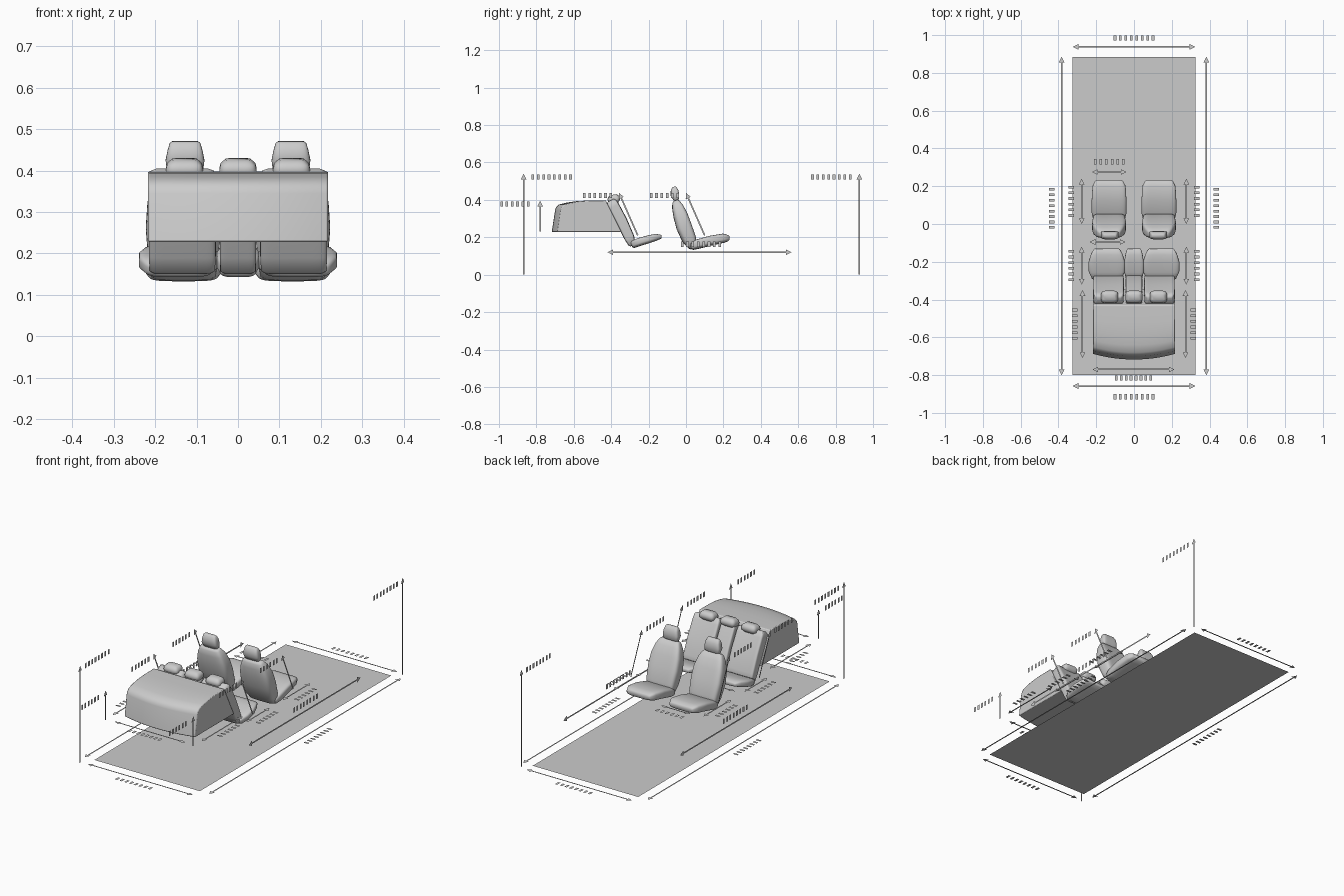
import bpy, bmesh, math
from mathutils import Vector as V

if "Cube" in bpy.data.objects:
    bpy.data.objects.remove(bpy.data.objects["Cube"])


def mesh_object(name, verts, faces, smooth=None):
    me = bpy.data.meshes.new(name)
    me.from_pydata([tuple(v) for v in verts], [], faces)
    bm = bmesh.new()
    bm.from_mesh(me)
    bmesh.ops.recalc_face_normals(bm, faces=bm.faces)
    bm.to_mesh(me)
    bm.free()
    ob = bpy.data.objects.new(name, me)
    bpy.context.collection.objects.link(ob)
    if smooth:
        bpy.ops.object.select_all(action='DESELECT')
        ob.select_set(True)
        bpy.context.view_layer.objects.active = ob
        bpy.ops.object.shade_smooth_by_angle(angle=math.radians(smooth))
    return ob


def pad(name, cx, stations, power=4, dent=0.2, n=32):
    """Upholstered pad: rounded rings lofted along (y, z, half width, half thickness)."""
    st = [V(s) for s in stations]
    for end, near in ((0, 1), (-1, -2)):          # rounded-off ends
        s = st[end].copy()
        d = V((s[0] - st[near][0], s[1] - st[near][1])).normalized() * s[3] * 0.35
        cap = V((s[0] + d.x, s[1] + d.y, s[2] - s[3] * 0.4, s[3] * 0.6))
        st = [cap] + st if end == 0 else st + [cap]
    verts, faces = [], []
    for i, s in enumerate(st):
        a, b = st[max(i - 1, 0)], st[min(i + 1, len(st) - 1)]
        t = V((b[0] - a[0], b[1] - a[1])).normalized()
        for k in range(n):
            ang = 2 * math.pi * (k + 0.5) / n
            c, q = math.cos(ang), math.sin(ang)
            u = math.copysign(abs(c) ** (2 / power), c)
            w = math.copysign(abs(q) ** (2 / power), q)
            if w > 0:
                w *= 1 - dent * (1 - u * u)       # hollow between the bolsters
            verts.append((cx + u * s[2], s[0] + t.y * w * s[3], s[1] - t.x * w * s[3]))
    for i in range(len(st) - 1):
        for k in range(n):
            m = (k + 1) % n
            faces.append((i * n + k, i * n + m, (i + 1) * n + m, (i + 1) * n + k))
    faces += [tuple(range(n)), tuple(range((len(st) - 1) * n, len(st) * n))]
    return mesh_object(name, verts, faces, 50)


def arrow(name, a, b, side, double=True, w=0.004):
    """Flat dimension arrow from a to b, lying in the plane of its line and side."""
    a, b, s = V(a), V(b), V(side).normalized()
    d = (b - a).normalized()
    h = 0.03
    a2, b2 = (a + d * h if double else a), b - d * h
    verts = [a2 - s * w, b2 - s * w, b2 + s * w, a2 + s * w,
             b2 - s * h / 2, b, b2 + s * h / 2]
    faces = [(0, 1, 2, 3), (4, 5, 6)]
    if double:
        verts += [a2 - s * h / 2, a, a2 + s * h / 2]
        faces.append((7, 8, 9))
    mesh_object(name, verts, faces)


def ticks(name, centre, along, up, length):
    """Row of plain ticks marking the place of a dimension label."""
    c, d, u = V(centre), V(along), V(up) * 0.014
    n = round(length / 0.028)
    verts, faces = [], []
    for i in range(n):
        p = c + d * ((i + 0.5) / n - 0.5) * length
        e = d * 0.007
        faces.append(tuple(range(len(verts), len(verts) + 4)))
        verts += [p - e - u, p + e - u, p + e + u, p - e + u]
    mesh_object(name, verts, faces)


X, Y, Z = (1, 0, 0), (0, 1, 0), (0, 0, 1)

# floor sheet
mesh_object("floor", [(-.325, -.80, 0), (.325, -.80, 0), (.325, .885, 0), (-.325, .885, 0)],
            [(0, 1, 2, 3)])

# front seats
for sx, side in ((-1, "left"), (1, "right")):
    x = 0.132 * sx
    pad(f"front_cushion_{side}", x, [(.226, .197, .075, .018), (.20, .197, .088, .027),
        (.13, .184, .092, .029), (.06, .165, .092, .028), (.03, .153, .085, .022)])
    pad(f"front_backrest_{side}", x, [(.037, .148, .078, .024), (.02, .19, .085, .042),
        (-.008, .26, .091, .046), (-.027, .32, .087, .042), (-.043, .365, .074, .033),
        (-.053, .39, .06, .022)])
    pad(f"front_headrest_{side}", x - .004 * sx, [(-.052, .402, .044, .016), (-.058, .425, .047, .024),
        (-.06, .45, .042, .022), (-.062, .466, .037, .013)], dent=0.1)

# rear bench: two outer seats and a narrow middle seat
for x, side in ((-.132, "left"), (0, "middle"), (.132, "right")):
    k = 1 if x else 0.54
    cx = x * 1.09
    pad(f"rear_cushion_{side}", cx, [(-.135, .204, .07 * k, .012), (-.16, .202, .084 * k, .02),
        (-.20, .191, .096 * k, .023), (-.25, .177, .096 * k, .024), (-.285, .163, .08 * k, .022)])
    pad(f"rear_backrest_{side}", x * 1.02, [(-.288, .162, .079 * k, .02), (-.303, .2, .081 * k, .028),
        (-.345, .29, .081 * k, .031), (-.385, .365, .08 * k, .031), (-.398, .388, .078 * k, .03)],
        power=8, dent=0.2 if x else 0.05)
    pad(f"rear_headrest_{side}", x * 0.98, [(-.384, .392, .044, .03), (-.386, .405, .045, .034),
        (-.388, .417, .042, .03)], dent=0)

# boot volume: side profile swept across, rear edge bowed in plan
profile = [(-.718, .228), (-.70, .345), (-.695, .36), (-.68, .375), (-.64, .385), (-.585, .393),
           (-.52, .397), (-.43, .398), (-.345, .228)]
cols, m = 16, len(profile)
verts, faces = [], []
for i in range(cols + 1):
    t = i / cols * 2 - 1
    for y, z in profile:
        bow = 0.03 * t * t * max(0, min(1, (-y - .5) / .18))
        verts.append((t * .218, y + bow, z))
for i in range(cols):
    for j in range(m):
        k = (j + 1) % m
        faces.append((i * m + j, i * m + k, (i + 1) * m + k, (i + 1) * m + j))
faces += [tuple(range(m)), tuple(range(cols * m, cols * m + m))]
boot = mesh_object("boot_volume", verts, faces, 35)
bev = boot.modifiers.new("edge", 'BEVEL')
bev.width, bev.segments, bev.limit_method = 0.004, 2, 'ANGLE'
bev.angle_limit = math.radians(45)

# dimension arrows across the width (flat, facing up)
for name, y, x0, x1, z, off, ln in (
        ("width_back", .938, -.325, .325, 0, .047, .23), ("width_front", -.858, -.325, .325, 0, -.057, .23),
        ("seat_width", .275, -.222, -.04, .20, .055, .18), ("bench_width", -.095, -.235, -.045, .19, 0, 0),
        ("boot_width", -.77, -.22, .215, .23, -.045, .21)):
    arrow(name + "_arrow", (x0, y, z), (x1, y, z), Y)
    if ln:
        ticks(name + "_ticks", ((x0 + x1) / 2, y + off, z), X, Y, ln)

# mirrored arrows along both sides
for s, side in ((-1, "left"), (1, "right")):
    for name, x, y0, y1, z, off, ln in (
            ("length", .383, -.80, .885, 0, .052, .23), ("seat_depth", .277, 0, .24, .19, .055, .18),
            ("bench_depth", .277, -.32, -.12, .19, .055, .18), ("boot_depth", .273, -.71, -.35, .23, .04, .18)):
        arrow(f"{name}_arrow_{side}", (s * x, y0, z), (s * x, y1, z), X)
        ticks(f"{name}_ticks_{side}", (s * (x + off), (y0 + y1) / 2 + (.04 if name == "length" else 0), z),
              Y, X, ln)
    # upright arrows seen from the side
    arrow(f"wheelbase_arrow_{side}", (s * .36, -.42, .12), (s * .36, .565, .12), Z)
    ticks(f"wheelbase_ticks_{side}", (s * .36, .08, .163), Y, Z, .23)
    arrow(f"boot_height_arrow_{side}", (s * .27, -.78, .23), (s * .27, -.78, .395), Y, False)
    ticks(f"boot_height_ticks_{side}", (s * .27, -.915, .378), Y, Z, .17)
    for name, y in (("front", 0), ("rear", -.358)):
        arrow(f"{name}_back_arrow_{side}", (s * .27, y + .10, .21), (s * .27, y, .437), (0, .91, .41), False)
        ticks(f"{name}_back_ticks_{side}", (s * .27, y - .115, .423), Y, Z, .17)
    yv = .927 if s > 0 else -.868
    arrow(f"height_arrow_{side}", (s * .365, yv, 0), (s * .365, yv, .54), Y, False)
    ticks(f"height_ticks_{side}", (s * .365, yv - s * .15, .522), Y, Z, .23)
